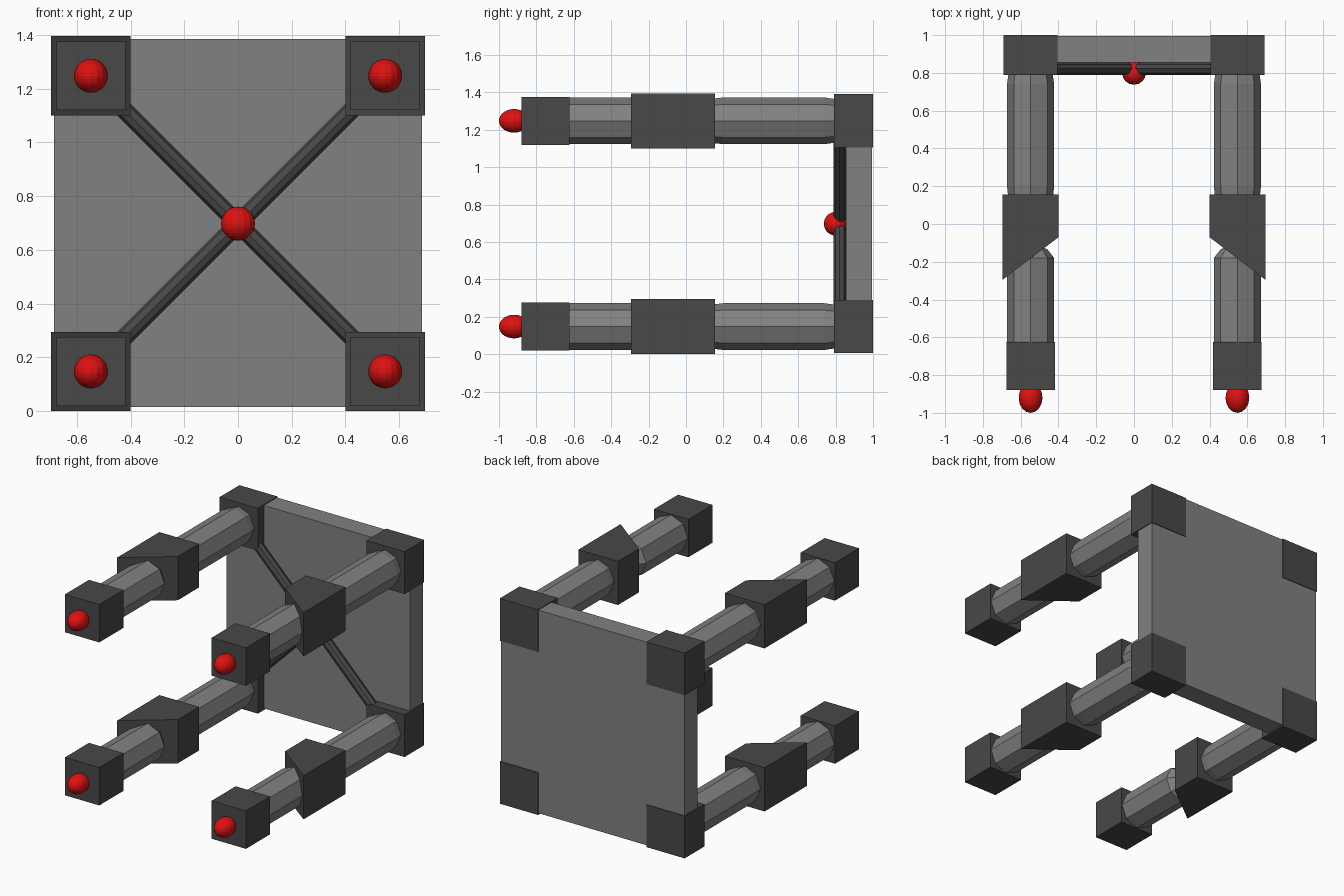
import bpy, bmesh, math
from mathutils import Matrix, Vector

if "Cube" in bpy.data.objects:
    bpy.data.objects.remove(bpy.data.objects["Cube"])


def material(name, rgb):
    m = bpy.data.materials.new(name)
    m.diffuse_color = (*rgb, 1)
    m.use_nodes = True
    m.node_tree.nodes["Principled BSDF"].inputs["Base Color"].default_value = m.diffuse_color
    return m


GREY = material("mid grey", (0.22, 0.22, 0.22))
DARK = material("dark grey", (0.065, 0.065, 0.065))
RED = material("red", (0.72, 0.006, 0.006))


def finish(name, bm, mat):
    bmesh.ops.recalc_face_normals(bm, faces=bm.faces)
    me = bpy.data.meshes.new(name)
    bm.to_mesh(me)
    bm.free()
    me.materials.append(mat)
    ob = bpy.data.objects.new(name, me)
    bpy.context.collection.objects.link(ob)
    return ob


def prism(name, outline, z0, z1, mat):
    """Plan outline (x, y) raised from z0 to z1."""
    bm = bmesh.new()
    f = bm.faces.new([bm.verts.new((x, y, z0)) for x, y in outline])
    top = bmesh.ops.extrude_face_region(bm, geom=[f])["geom"]
    verts = [g for g in top if isinstance(g, bmesh.types.BMVert)]
    bmesh.ops.translate(bm, verts=verts, vec=(0, 0, z1 - z0))
    return finish(name, bm, mat)


def box(name, c, h, mat):
    x0, x1, y0, y1 = c[0] - h[0], c[0] + h[0], c[1] - h[1], c[1] + h[1]
    return prism(name, [(x0, y0), (x1, y0), (x1, y1), (x0, y1)], c[2] - h[2], c[2] + h[2], mat)


def rod(name, origin, direction, profile, sides, mat):
    """Turned rod: profile of (distance along, radius)."""
    bm = bmesh.new()
    rings = [[bm.verts.new((r * math.cos(2 * math.pi * i / sides),
                            r * math.sin(2 * math.pi * i / sides), d))
              for i in range(sides)] for d, r in profile]
    for a, b in zip(rings, rings[1:]):
        for i in range(sides):
            j = (i + 1) % sides
            bm.faces.new((a[i], a[j], b[j], b[i]))
    bm.faces.new(rings[0])
    bm.faces.new(rings[-1])
    rot = Vector(direction).to_track_quat('Z', 'Y').to_matrix().to_4x4()
    bmesh.ops.transform(bm, matrix=Matrix.Translation(origin) @ rot, verts=bm.verts)
    return finish(name, bm, mat)


def ball(name, c, r, mat):
    bm = bmesh.new()
    bmesh.ops.create_uvsphere(bm, u_segments=16, v_segments=16, radius=1,
                              matrix=Matrix.Translation(c) @ Matrix.Diagonal((*r, 1)))
    return finish(name, bm, mat)


# Square back plate and the red hub at the centre of its brace
box("back_plate", (0, 0.925, 0.7), (0.685, 0.07, 0.685), GREY)
ball("brace_hub", (0, 0.80, 0.6975), (0.063, 0.063, 0.063), RED)

X = 0.5475
for side, s in (("left", -1), ("right", 1)):
    for level, z in (("lower", 0.1475), ("upper", 1.2475)):
        tag = f"{level}_{side}"
        # Corner block on the plate
        box("corner_block_" + tag, (s * X, 0.895, z), (0.1425, 0.105, 0.1425), DARK)
        # Diagonal brace bar from the hub to the corner
        rod("brace_bar_" + tag, (0, 0.822, 0.6975), (s, 0, 1 if z > 0.7 else -1),
            [(0.015, 0.014), (0.022, 0.024), (0.045, 0.033), (0.66, 0.033)], 8, DARK)
        # Rear and front octagonal arm tubes with rounded ends
        rod("rear_tube_" + tag, (s * X, 0, z), (0, 1, 0),
            [(0.10, 0.10), (0.14, 0.118), (0.20, 0.125), (0.74, 0.125), (0.80, 0.116),
             (0.83, 0.09)], 8, GREY)
        rod("front_tube_" + tag, (s * X, 0, z), (0, 1, 0),
            [(-0.68, 0.11), (-0.62, 0.125), (-0.18, 0.125), (-0.135, 0.09), (-0.11, 0.04)],
            8, GREY)
        # Elbow block with slanted front, longer on the outside
        prism("elbow_block_" + tag,
              [(s * 0.40, -0.07), (s * 0.695, -0.295), (s * 0.695, 0.155), (s * 0.40, 0.155)],
              z - 0.1475, z + 0.1475, DARK)
        # End block and red tip
        box("end_block_" + tag, (s * X, -0.752, z), (0.128, 0.128, 0.128), DARK)
        ball("tip_" + tag, (s * X, -0.92, z), (0.063, 0.08, 0.063), RED)
